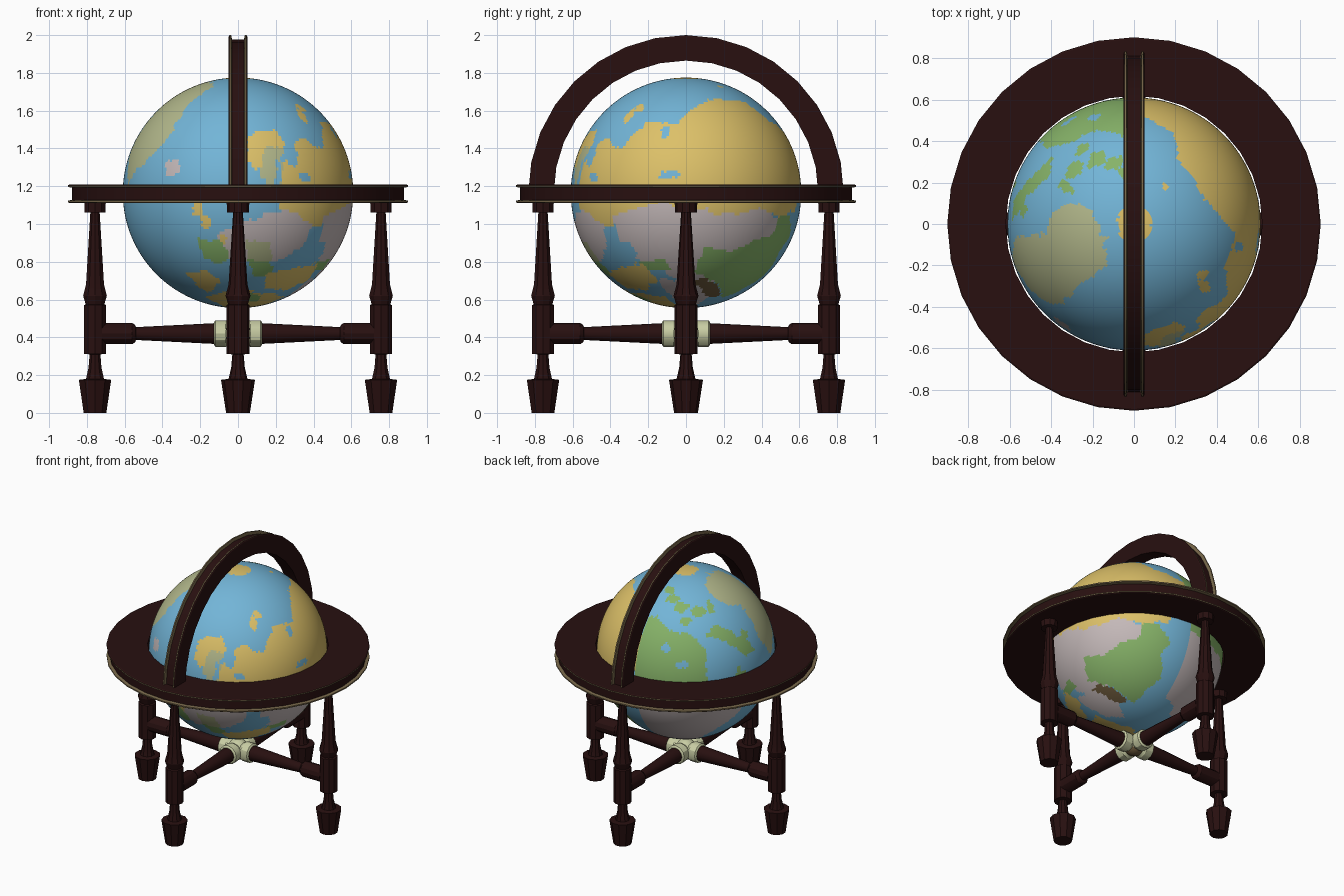
import bpy, bmesh, math
from mathutils import Matrix, Vector, noise

if "Cube" in bpy.data.objects:
    bpy.data.objects.remove(bpy.data.objects["Cube"])

PALETTE = {
    "dark_wood": (.021, .005, .005), "brass_trim": (.19, .14, .07),
    "cream": (.58, .61, .37), "sea_blue": (.17, .46, .68),
    "yellow_land": (.72, .53, .14), "green_land": (.24, .45, .14),
    "grey_land": (.56, .49, .49), "khaki_land": (.45, .48, .26),
    "brown_land": (.15, .10, .045),
}
NAMES = list(PALETTE)
MATS = []
for name, rgb in PALETTE.items():
    mat = bpy.data.materials.new(name)
    mat.use_nodes = True
    mat.diffuse_color = (*rgb, 1)
    shader = mat.node_tree.nodes["Principled BSDF"]
    shader.inputs["Base Color"].default_value = (*rgb, 1)
    shader.inputs["Roughness"].default_value = .7
    MATS.append(mat)


def finish(name, bm, colours, matrix=Matrix(), angle=30):
    """Turn a bmesh into a shaded object with the named colours."""
    bmesh.ops.recalc_face_normals(bm, faces=bm.faces)
    mesh = bpy.data.meshes.new(name)
    bm.to_mesh(mesh)
    bm.free()
    for colour in colours:
        mesh.materials.append(MATS[NAMES.index(colour)])
    mesh.transform(matrix)
    obj = bpy.data.objects.new(name, mesh)
    bpy.context.collection.objects.link(obj)
    bpy.ops.object.select_all(action='DESELECT')
    obj.select_set(True)
    bpy.context.view_layer.objects.active = obj
    bpy.ops.object.shade_smooth_by_angle(angle=math.radians(angle))
    return obj


def lathe(name, profile, sides, matrix, colours, bands=None, loop=False, turn=math.tau):
    """Spin a (radius, height) profile; bands gives a colour slot per segment."""
    bm = bmesh.new()
    full = turn == math.tau
    rows = []
    for i in range(sides if full else sides + 1):
        a = turn * i / sides
        rows.append([bm.verts.new((r * math.cos(a), r * math.sin(a), h)) for r, h in profile])
    n = len(profile)
    for i in range(sides):
        a, b = rows[i], rows[(i + 1) % len(rows)]
        for k in range(n if loop else n - 1):
            m = (k + 1) % n
            face = bm.faces.new((a[k], b[k], b[m], a[m]))
            face.material_index = bands[k] if bands else 0
    if not loop:
        bm.faces.new([row[0] for row in rows])
        bm.faces.new([row[-1] for row in rows])
    elif not full:
        bm.faces.new(rows[0])
        bm.faces.new(rows[-1])
    return finish(name, bm, colours, matrix)


# Horizon ring and meridian arch share a grooved section with brass lips
def grooved_ring(name, inner, outer, matrix, sides, turn=math.tau):
    h = .05
    upper = [(inner, h), (outer - .008, h), (outer, h - .005),
             (outer, h - .014), (outer - .022, h - .018)]
    profile = upper + [(r, -z) for r, z in reversed(upper)]
    bands = [0, 0, 1, 1, 0, 1, 1, 0, 0, 0]
    lathe(name, profile, sides, matrix, ("dark_wood", "brass_trim"), bands, True, turn)


def sideways(z):
    """Send the spin axis to x, raised to height z."""
    return Matrix(((0, 0, 1, 0), (1, 0, 0, 0), (0, 1, 0, z), (0, 0, 0, 1)))


CENTRE = 1.165
grooved_ring("horizon_ring", .618, .9, Matrix.Translation((0, 0, 1.16)), 32)
grooved_ring("meridian_arch", .70, .835, sideways(CENTRE), 16, math.pi)

# Four turned legs, stretchers and hub collars
LEG = [(.063, 0), (.09, .175), (.05, .18), (.036, .24), (.03, .31), (.062, .312),
       (.062, .57), (.052, .575), (.066, .62), (.05, .68), (.026, 1.06),
       (.058, 1.062), (.06, 1.115)]
STRETCHER = [(.056, .1), (.034, .54), (.046, .545), (.056, .56), (.056, .72)]
COLLAR = [(.05, 0), (.06, .05), (.07, .065), (.07, .12), (.06, .127)]
for i, side in enumerate(("left", "back", "right", "front")):
    spin = Matrix.Rotation(i * math.pi / 2, 4, 'Z')
    upright = spin @ Matrix.Translation((.757, 0, 0)) @ Matrix.Rotation(math.pi / 2, 4, 'Z')
    lathe(side + "_leg", LEG, 10, upright, ("dark_wood",))
    lathe(side + "_stretcher", STRETCHER, 12, spin @ sideways(.42), ("dark_wood",))
    lathe(side + "_collar", COLLAR, 12, spin @ sideways(.42), ("cream",))

# Hub where the stretchers cross, brown underneath
bm = bmesh.new()
bmesh.ops.create_uvsphere(bm, u_segments=16, v_segments=10, radius=.075)
for face in bm.faces:
    face.material_index = int(face.calc_center_median().z < -.04)
finish("hub", bm, ("cream", "brown_land"), Matrix.Translation((0, 0, .42)))

# Land outlines in degrees (turn, elevation); later ones paint over earlier ones
lands = []


def land(colour, *outline):
    lands.append((colour, outline))


def spot(colour, u, v, ru, rv):
    land(colour, *[(u + ru * math.cos(k * math.pi / 4), v + rv * math.sin(k * math.pi / 4))
                   for k in range(8)])


# Northern Asia
land("yellow_land", (91, 30), (84, 32), (65, 40), (56, 52), (35, 55), (16, 53), (4, 47),
     (-6, 36), (-25, 39), (-38, 22), (-52, 29), (-60, 24), (-66, 12), (-72, 2), (-66, -14),
     (-43, -17), (-19, -6), (0, -5), (19, -13), (41, -8), (60, -12), (72, -8), (84, 4), (91, 6))
# Central and eastern Asia
land("grey_land", (-42, -12), (-19, -6), (0, -5), (19, -11), (41, -8), (60, -13),
     (52, -26), (30, -50), (0, -58), (-14, -42), (-35, -32))
land("green_land", (6, -43), (11, -28), (28, -31), (40, -24), (52, -21), (57, -10), (66, -12),
     (76, -22), (70, -30), (76, -46), (50, -66), (30, -55))
land("grey_land", (-22, -50), (0, -48), (30, -60), (20, -78), (-15, -70))
land("brown_land", (4, -50), (14, -47), (40, -62), (30, -66))
land("green_land", (-30, -36), (-14, -36), (-10, -42), (-26, -42))
# Scandinavia and Europe
land("yellow_land", (-85, 28), (-78, 31), (-66, 33), (-64, 24), (-72, 18), (-80, 12), (-86, 15))
land("khaki_land", (-76, 24), (-66, 23), (-67, 4), (-72, 2), (-78, 8))
land("grey_land", (-101, -22), (-85, -14), (-66, -8), (-48, -15), (-50, -28),
     (-65, -36), (-90, -38), (-102, -28))
land("green_land", (-112, -24), (-100, -24), (-94, -34), (-104, -38), (-112, -34))
land("khaki_land", (-86, -24), (-72, -26), (-68, -36), (-82, -38))
land("green_land", (-84, -36), (-70, -36), (-62, -46), (-80, -46))
land("yellow_land", (-130, -44), (-110, -42), (-104, -52), (-122, -60))
land("yellow_land", (-70, -44), (-48, -40), (-28, -38), (-22, -50), (-40, -58), (-66, -56))
land("yellow_land", (-130, -64), (-90, -58), (-25, -64), (-20, -91), (-130, -91))
land("green_land", (-90, -60), (-60, -62), (-62, -70), (-92, -70))
# Greenland and North America
land("khaki_land", (-201, 63), (-187, 49), (-173, 45), (-174, 20), (-162, 4), (-155, 10),
     (-141, 19), (-132, 33), (-132, 50), (-124, 68), (-152, 76), (-200, 71))
land("green_land", (-271, 42), (-262, 46), (-246, 36), (-232, 36), (-221, 25), (-222, 2),
     (-205, -6), (-198, 10), (-186, -4), (-180, -18), (-200, -22), (-271, -12))
land("grey_land", (-271, -10), (-215, -14), (-190, -24), (-212, -45), (-225, -66), (-271, -56))
land("green_land", (-222, 34), (-208, 40), (-194, 30), (-182, 17), (-190, 14), (-206, 28))
# Islands, lakes and inlets
spot("grey_land", -126, 13, 5, 4)
for u, v, ru, rv in ((-110, -8, 3, 5), (-107, -15, 3, 4), (50, 67, 6, 2),
                     (-42, 42, 3, 5), (-36, 47, 4, 3), (-98, -24, 2, 2)):
    spot("yellow_land", u, v, ru, rv)
for u, v, ru, rv in ((-240, 54, 9, 4), (-222, 50, 8, 4), (-252, 60, 9, 4), (-208, 52, 5, 6),
                     (-262, 66, 10, 3), (-236, 44, 6, 3), (-188, 28, 4, 4)):
    spot("green_land", u, v, ru, rv)
for u, v, ru, rv in ((-60, 19, 4, 6), (-69, 10, 2, 7), (-8, 9, 5, 2), (-54, 8, 4, 2),
                     (-12, 32, 3, 4), (-238, 16, 4, 2), (-250, 26, 3, 3), (-36, -30, 5, 5)):
    spot("sea_blue", u, v, ru, rv)
land("yellow_land", (-271, 82), (91, 82), (91, 91), (-271, 91))
BOXES = [(min(p[0] for p in o), max(p[0] for p in o), min(p[1] for p in o),
          max(p[1] for p in o)) for c, o in lands]


def inside(u, v, outline):
    hit = False
    for (a, b), (c, d) in zip(outline, outline[1:] + outline[:1]):
        if (b > v) != (d > v) and u < (c - a) * (v - b) / (d - b) + a:
            hit = not hit
    return hit


# Globe, each face coloured by the land it falls in, with ragged coasts
SURFACE = NAMES[3:]
bm = bmesh.new()
bmesh.ops.create_uvsphere(bm, u_segments=256, v_segments=128, radius=.61)
for face in bm.faces:
    d = face.calc_center_median().normalized()
    wobble = noise.noise_vector(d * 9) * .03 + noise.noise_vector(d * 24) * .025
    p = (d + wobble).normalized()
    u = math.degrees(math.atan2(p.y, p.x))
    if d.y > 0 and abs(d.x) < .1:  # keep the map seam straight
        u = min(u, 90) if d.x > 0 else max(u, 90.01)
    u -= 360 if u > 90 else 0
    v = math.degrees(math.asin(p.z))
    for (colour, outline), box in zip(reversed(lands), reversed(BOXES)):
        if box[0] <= u <= box[1] and box[2] <= v <= box[3] and inside(u, v, outline):
            face.material_index = SURFACE.index(colour)
            break
finish("globe", bm, SURFACE, Matrix.Translation((0, 0, CENTRE)), 60)
